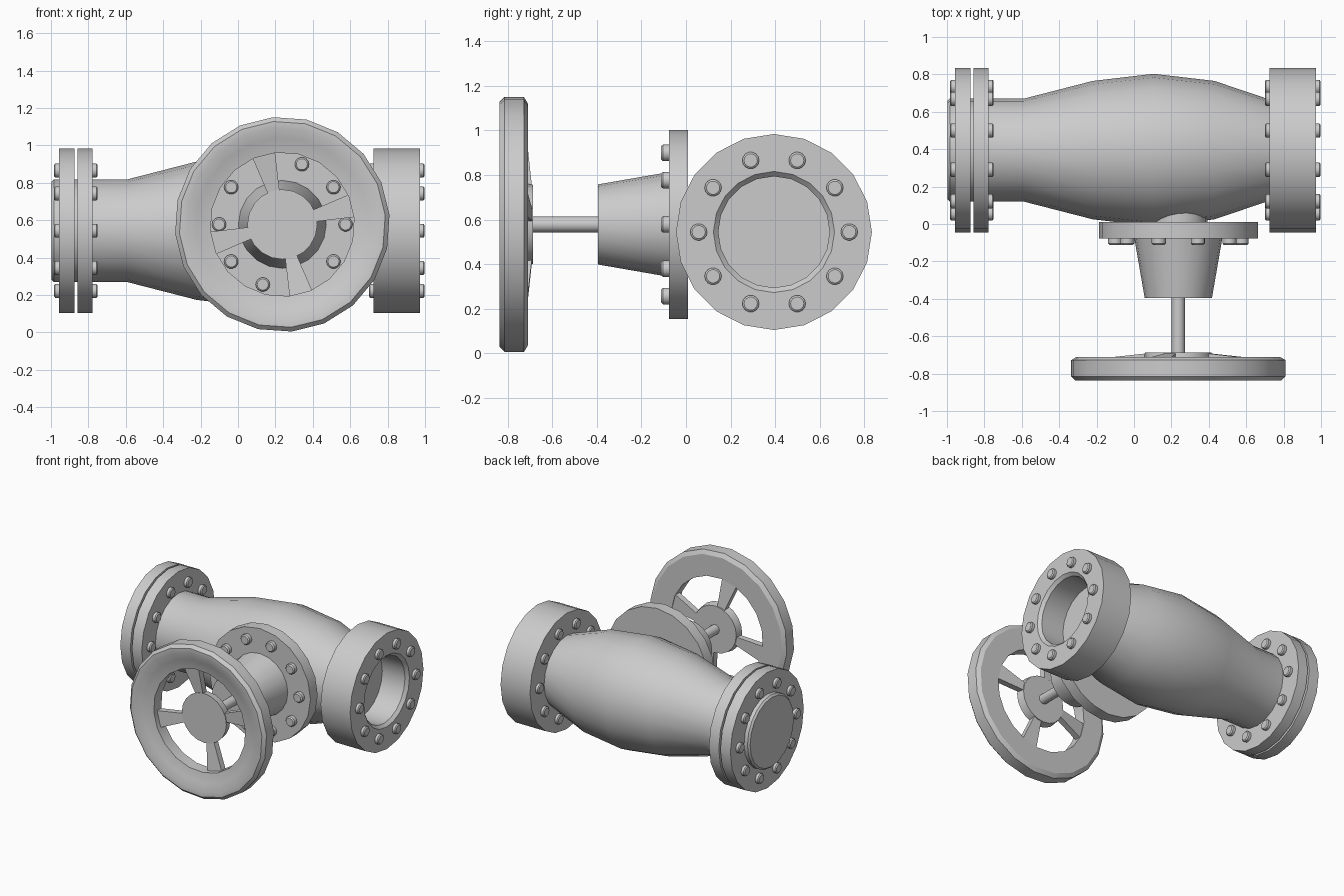
import bpy, bmesh
from math import sin, cos, radians, pi

if "Cube" in bpy.data.objects:
    bpy.data.objects.remove(bpy.data.objects["Cube"])

SIDES = 20
PIPE = ('x', 0.395, 0.544)      # main pipe axis, centre (y, z)
STEM = ('y', 0.237, 0.578)      # valve stem axis, centre (x, z)


def place(axis, t, u, v):
    """Point at distance t along the axis, offset (u, v) from its centre."""
    kind, a, b = axis
    return (t, a + u, b + v) if kind == 'x' else (a + u, t, b + v)


def finish(name, bm, angle=30):
    bmesh.ops.recalc_face_normals(bm, faces=bm.faces[:])
    me = bpy.data.meshes.new(name)
    bm.to_mesh(me)
    bm.free()
    ob = bpy.data.objects.new(name, me)
    bpy.context.collection.objects.link(ob)
    bpy.ops.object.select_all(action='DESELECT')
    ob.select_set(True)
    bpy.context.view_layer.objects.active = ob
    bpy.ops.object.shade_smooth_by_angle(angle=radians(angle))
    return ob


def add_lathe(bm, axis, profile, sides=SIDES, closed=False, offset=0.0, cu=0.0, cv=0.0):
    """Revolve (t, radius) points; open profiles get end caps."""
    rings = []
    for t, r in profile:
        rings.append([bm.verts.new(place(axis, t,
                      cu + r * cos(offset + 2 * pi * i / sides),
                      cv + r * sin(offset + 2 * pi * i / sides))) for i in range(sides)])
    pairs = list(zip(rings, rings[1:]))
    if closed:
        pairs.append((rings[-1], rings[0]))
    else:
        bm.faces.new(rings[0])
        bm.faces.new(rings[-1])
    for a, b in pairs:
        for i in range(sides):
            j = (i + 1) % sides
            bm.faces.new((a[i], a[j], b[j], b[i]))


def lathe(name, axis, profile, angle=30, **kw):
    bm = bmesh.new()
    add_lathe(bm, axis, profile, **kw)
    return finish(name, bm, angle)


def bolt_ring(name, axis, base, tip, count=10, radius=0.338):
    bm = bmesh.new()
    for k in range(count):
        a = 2 * pi * k / count
        edge = base + (tip - base) * 0.75
        add_lathe(bm, axis, [(base - (tip - base) * 0.3, 0.038), (edge, 0.038), (tip, 0.03)],
                  sides=14, cu=radius * cos(a), cv=radius * sin(a))
    return finish(name, bm)


# Bulged valve body, running through the left flanges to the left end face
lathe("valve_body", PIPE, [(-0.998, 0.262), (-0.985, 0.275), (-0.59, 0.275), (-0.22, 0.37),
                           (0.105, 0.408), (0.43, 0.37), (0.72, 0.272), (0.76, 0.26)])

# Pair of left flanges with a narrow gap
for name, a, b in (("left_outer_flange", -0.957, -0.873), ("left_inner_flange", -0.859, -0.777)):
    lathe(name, PIPE, [(a, 0.44), (b, 0.44)])

# Thick right flange with an open socket
lathe("right_flange", PIPE, [(0.725, 0.25), (0.725, 0.44), (0.972, 0.44),
                             (0.972, 0.272), (0.95, 0.25)], closed=True)

# Flange bolts
bolt_ring("left_outer_bolts", PIPE, -0.957, -0.984)
bolt_ring("left_inner_bolts", PIPE, -0.777, -0.75)
bolt_ring("right_outer_bolts", PIPE, 0.972, 0.998)
bolt_ring("right_inner_bolts", PIPE, 0.725, 0.70)

# Bonnet: neck, flange, bolts, tapered cover
lathe("bonnet_neck", STEM, [(0.15, 0.155), (-0.02, 0.155)])
lathe("bonnet_flange", STEM, [(0.01, 0.425), (-0.077, 0.425)])
bolt_ring("bonnet_bolts", STEM, -0.077, -0.112)
lathe("bonnet_cone", STEM, [(-0.06, 0.238), (-0.395, 0.18)])

# Stem
lathe("stem", STEM, [(-0.38, 0.036), (-0.71, 0.036)], sides=16)

# Handwheel rim and hub
lathe("handwheel_rim", STEM, [(-0.71, 0.385), (-0.71, 0.545), (-0.728, 0.575), (-0.815, 0.575),
                              (-0.838, 0.552), (-0.838, 0.515), (-0.815, 0.46), (-0.80, 0.385)],
      closed=True, offset=radians(5), angle=25)
lathe("handwheel_hub", STEM, [(-0.687, 0.178), (-0.745, 0.187)])

# Four wedge spokes, sloping slightly back towards the hub
bm = bmesh.new()
for k in range(4):
    a = radians(15 + 90 * k)
    ends = []
    for r, w, front, back in ((0.15, 0.028, -0.735, -0.69), (0.41, 0.066, -0.765, -0.718)):
        ends.append([bm.verts.new(place(STEM, t, r * cos(a) - s * w * sin(a),
                                        r * sin(a) + s * w * cos(a)))
                     for s, t in ((-1, front), (1, front), (1, back), (-1, back))])
    p, q = ends
    bm.faces.new(p)
    bm.faces.new(q)
    for i in range(4):
        j = (i + 1) % 4
        bm.faces.new((p[i], p[j], q[j], q[i]))
finish("handwheel_spokes", bm)
